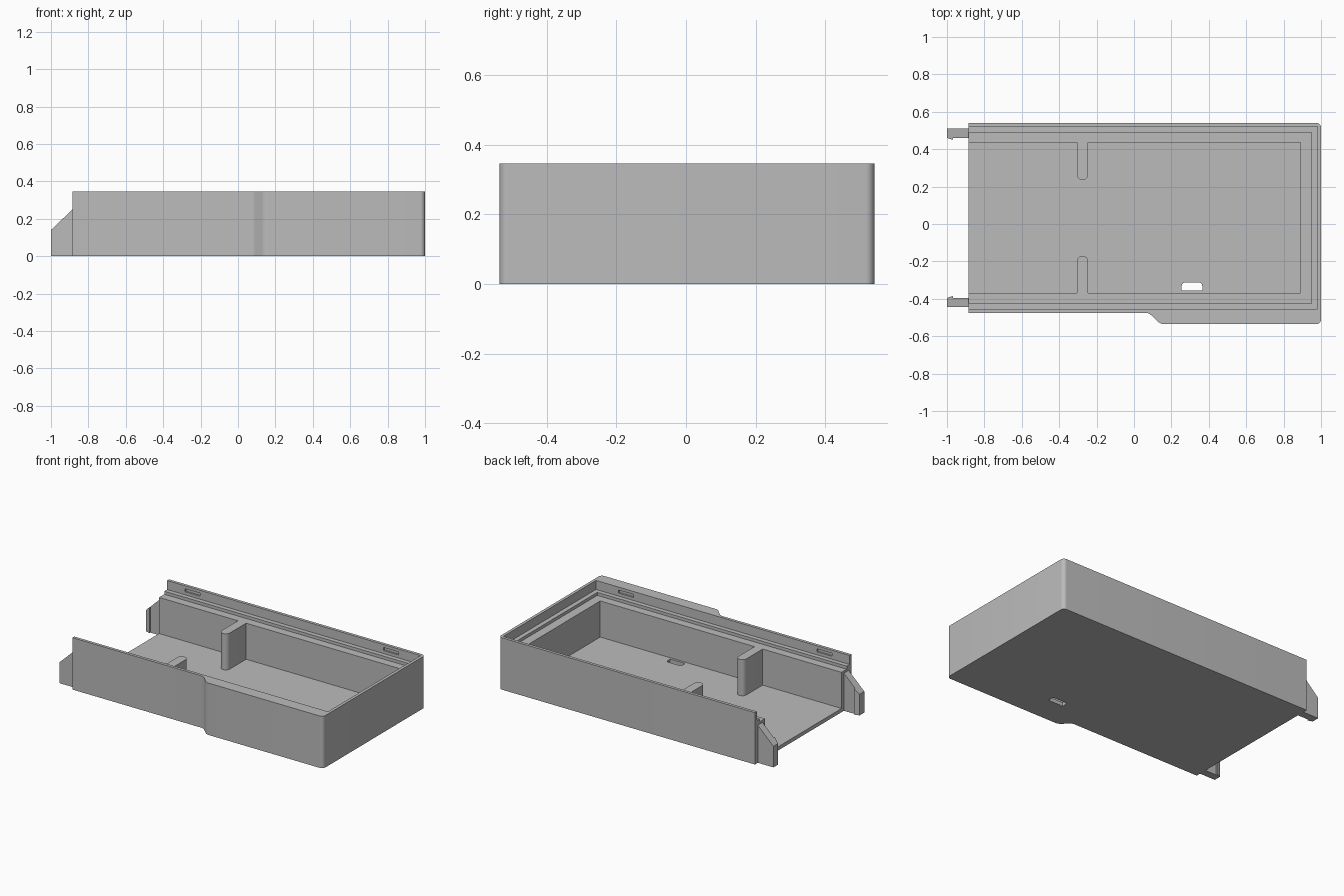
import bpy, bmesh, math
from mathutils import Vector

if "Cube" in bpy.data.objects:
    bpy.data.objects.remove(bpy.data.objects["Cube"], do_unlink=True)

grey = bpy.data.materials.new("plain grey")
grey.use_nodes = True
COLOUR = (0.5, 0.5, 0.5, 1)
grey.diffuse_color = COLOUR
grey.node_tree.nodes["Principled BSDF"].inputs["Base Color"].default_value = COLOUR

H, LEDGE, STEP, FLOOR = 0.345, 0.265, 0.285, 0.025   # main heights
END = -0.885                                          # open end of the tray


def rounded(points, steps=8):
    """Outline with a fillet at each (x, y, radius) corner."""
    out = []
    for i, (x, y, r) in enumerate(points):
        p = Vector((x, y))
        if r == 0:
            out.append(p)
            continue
        a = (Vector(points[i - 1][:2]) - p).normalized()
        b = (Vector(points[(i + 1) % len(points)][:2]) - p).normalized()
        half = a.angle(b) / 2
        centre = p + (a + b).normalized() * (r / math.sin(half))
        start = p + a * (r / math.tan(half)) - centre
        end = p + b * (r / math.tan(half)) - centre
        sweep = start.angle_signed(end)
        for k in range(steps + 1):
            t = -sweep * k / steps
            c, s = math.cos(t), math.sin(t)
            out.append(centre + Vector((start.x * c - start.y * s,
                                        start.x * s + start.y * c)))
    return out


def prism(name, outline, low, high, upright=False):
    """Extrude an outline along z, or along y when it is an x-z profile."""
    bm = bmesh.new()
    place = (lambda p, d: (p[0], d, p[1])) if upright else (lambda p, d: (p[0], p[1], d))
    face = bm.faces.new([bm.verts.new(place(p, low)) for p in outline])
    grown = bmesh.ops.extrude_face_region(bm, geom=[face])
    verts = [v for v in grown["geom"] if isinstance(v, bmesh.types.BMVert)]
    bmesh.ops.translate(bm, verts=verts, vec=place((0, 0), high - low))
    bmesh.ops.recalc_face_normals(bm, faces=bm.faces)
    mesh = bpy.data.meshes.new(name)
    bm.to_mesh(mesh)
    bm.free()
    mesh.materials.append(grey)
    obj = bpy.data.objects.new(name, mesh)
    bpy.context.collection.objects.link(obj)
    return obj


def rect(x0, x1, y0, y1):
    return [(x0, y0), (x1, y0), (x1, y1), (x0, y1)]


def activate(obj):
    bpy.ops.object.select_all(action='DESELECT')
    obj.select_set(True)
    bpy.context.view_layer.objects.active = obj


def cut(obj, cutter):
    cutter.hide_render = True
    activate(obj)
    mod = obj.modifiers.new("cut", 'BOOLEAN')
    mod.operation, mod.solver, mod.object = 'DIFFERENCE', 'EXACT', cutter
    bpy.ops.object.modifier_apply(modifier=mod.name)
    bpy.data.objects.remove(cutter, do_unlink=True)


# Solid tray body with a wider bay along the front
body = prism("tray", rounded([
    (END, -0.475, 0), (0.08, -0.475, 0.05), (0.14, -0.535, 0.05),
    (1, -0.535, 0.025), (1, 0.54, 0.025), (END, 0.54, 0)]), 0, H)

# Stepped lid seat, open at one end
cut(body, prism("rim_cutter", rect(-1.2, 0.98, -0.455, 0.52), STEP, 0.5))
cut(body, prism("seat_cutter", rect(-1.2, 0.95, -0.425, 0.49), LEDGE, 0.5))

# Main cavity, whose outline leaves two round-ended dividers standing
BACK, FRONT, L, R, RAD = 0.435, -0.37, -0.305, -0.245, 0.0299
cut(body, prism("cavity_cutter", rounded([
    (-1.2, FRONT, 0), (L, FRONT, 0), (L, -0.17, RAD), (R, -0.17, RAD),
    (R, FRONT, 0), (0.89, FRONT, 0), (0.89, BACK, 0), (R, BACK, 0),
    (R, 0.235, RAD), (L, 0.235, RAD), (L, BACK, 0), (-1.2, BACK, 0)]), FLOOR, 0.5))

# Slot through the floor
cut(body, prism("floor_slot_cutter", rounded([
    (0.255, -0.355, 0), (0.365, -0.355, 0),
    (0.365, -0.312, 0.02), (0.255, -0.312, 0.02)]), -0.1, 0.1))

# Shallow catch recesses inside the long rims
for x in (-0.7, 0.76):
    for y in (-0.455, 0.52):
        cut(body, prism("catch_cutter", rect(x - 0.055, x + 0.055, y - 0.01, y + 0.01),
                        0.305, 0.325))
activate(body)
bpy.ops.object.shade_smooth_by_angle(angle=math.radians(30))

# Sloped clips with a small inward barb at the open end
MID = 0.0325
for name, side in (("back_clip", 1), ("front_clip", -1)):
    def across(y):
        return MID + side * (y - MID)
    clip = prism(name, [(-1, 0), (END, 0), (END, 0.25), (-1, 0.14)],
                 *sorted((across(0.46), across(0.51))), upright=True)
    barb = prism(name + "_barb", [(-1, across(0.46)), (-0.967, across(0.45)),
                                  (-0.967, across(0.46))], 0, 0.14)
    # Barb top follows the slope of the clip
    for v in barb.data.vertices:
        if v.co.z > 0.1:
            v.co.z += (v.co.x + 1) * 0.11 / (END + 1)
